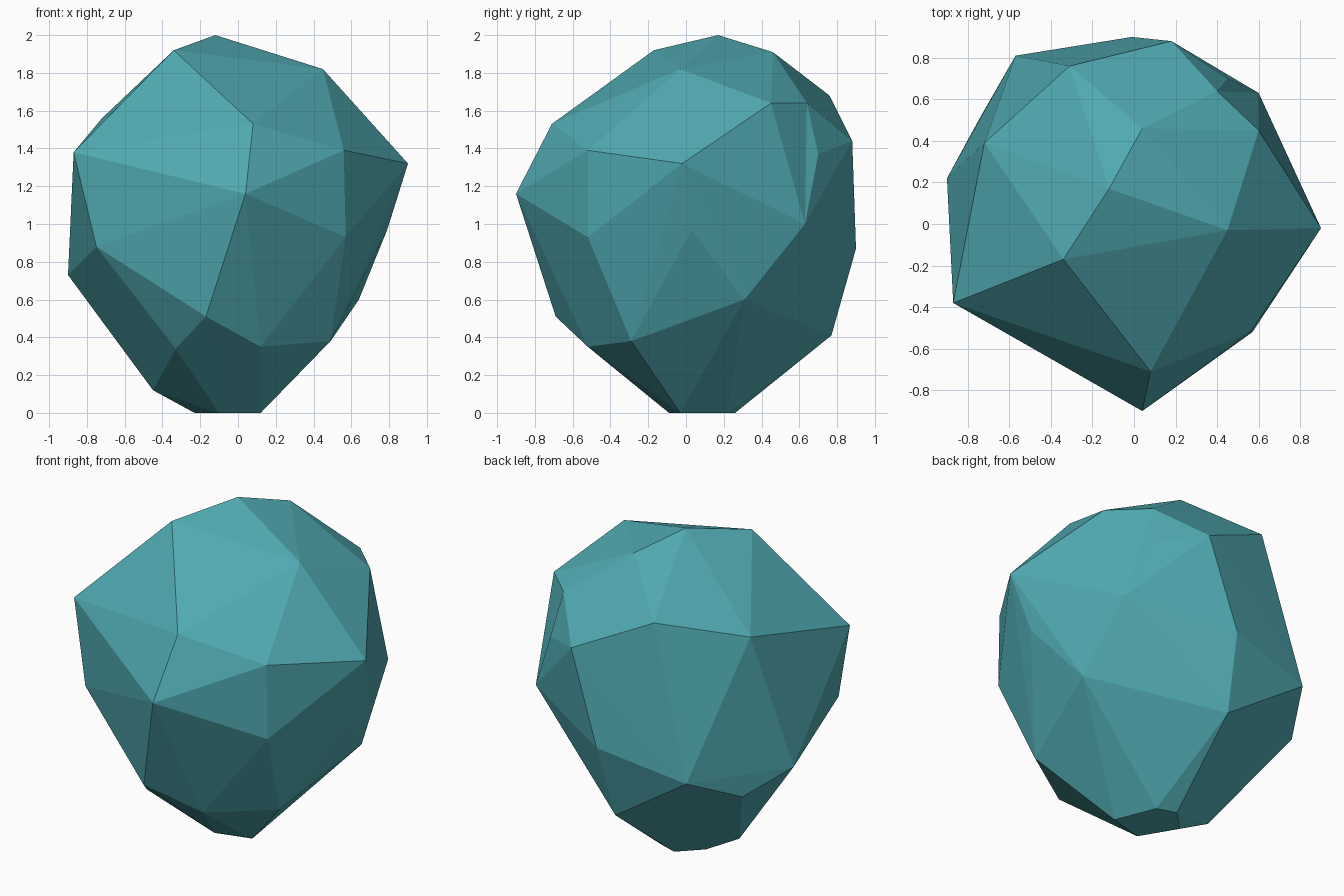
import bpy, bmesh

if "Cube" in bpy.data.objects:
    bpy.data.objects.remove(bpy.data.objects["Cube"])

# Faceted boulder: rings of corner points, wrapped in a convex skin
crown = [(-.12, .17, 2.0), (-.34, -.17, 1.92), (.45, -.03, 1.82), (.04, .46, 1.91)]
shoulder = [(.60, .45, 1.64), (.40, .64, 1.64), (-.31, .76, 1.68), (-.72, .39, 1.56),
            (-.87, -.38, 1.38), (.08, -.71, 1.53), (.56, -.52, 1.39), (.90, -.02, 1.32),
            (.45, .70, 1.37), (.18, .88, 1.44)]
waist = [(.60, .63, 1.0), (-.01, .90, .87), (-.57, .81, .76), (-.745, .505, .61),
         (-.90, .22, .73), (-.75, -.44, .88), (.04, -.90, 1.16), (.57, -.52, .93),
         (.79, .03, .97)]
skirt = [(.64, .31, .60), (.49, -.29, .38), (.12, -.52, .35), (-.17, -.69, .51),
         (-.33, -.43, .34), (-.45, .115, .12), (-.05, .77, .41)]
foot = [(-.23, .13), (-.10, .26), (.02, .22), (.12, -.03), (-.10, -.09)]

bm = bmesh.new()
for p in crown + shoulder + waist + skirt + [(x, y, 0) for x, y in foot]:
    bm.verts.new(p)
bmesh.ops.convex_hull(bm, input=bm.verts[:])
loose = [v for v in bm.verts if not v.link_faces]
bmesh.ops.delete(bm, geom=loose, context='VERTS')


def corner(p):
    return min(bm.verts, key=lambda v: sum((a - b) ** 2 for a, b in zip(v.co, p)))


# Small dent on the back right shoulder: turn the ridge edge inwards
ridge = bm.edges.get((corner((.60, .45, 1.64)), corner((.45, .70, 1.37))))
if ridge:
    bmesh.utils.edge_rotate(ridge, True)
bmesh.ops.recalc_face_normals(bm, faces=bm.faces[:])

mesh = bpy.data.meshes.new("boulder")
bm.to_mesh(mesh)
bm.free()
rock = bpy.data.objects.new("boulder", mesh)
bpy.context.collection.objects.link(rock)

# Single teal colour
teal = bpy.data.materials.new("teal stone")
teal.diffuse_color = (.08, .40, .44, 1)
teal.use_nodes = True
teal.node_tree.nodes["Principled BSDF"].inputs["Base Color"].default_value = teal.diffuse_color
mesh.materials.append(teal)
